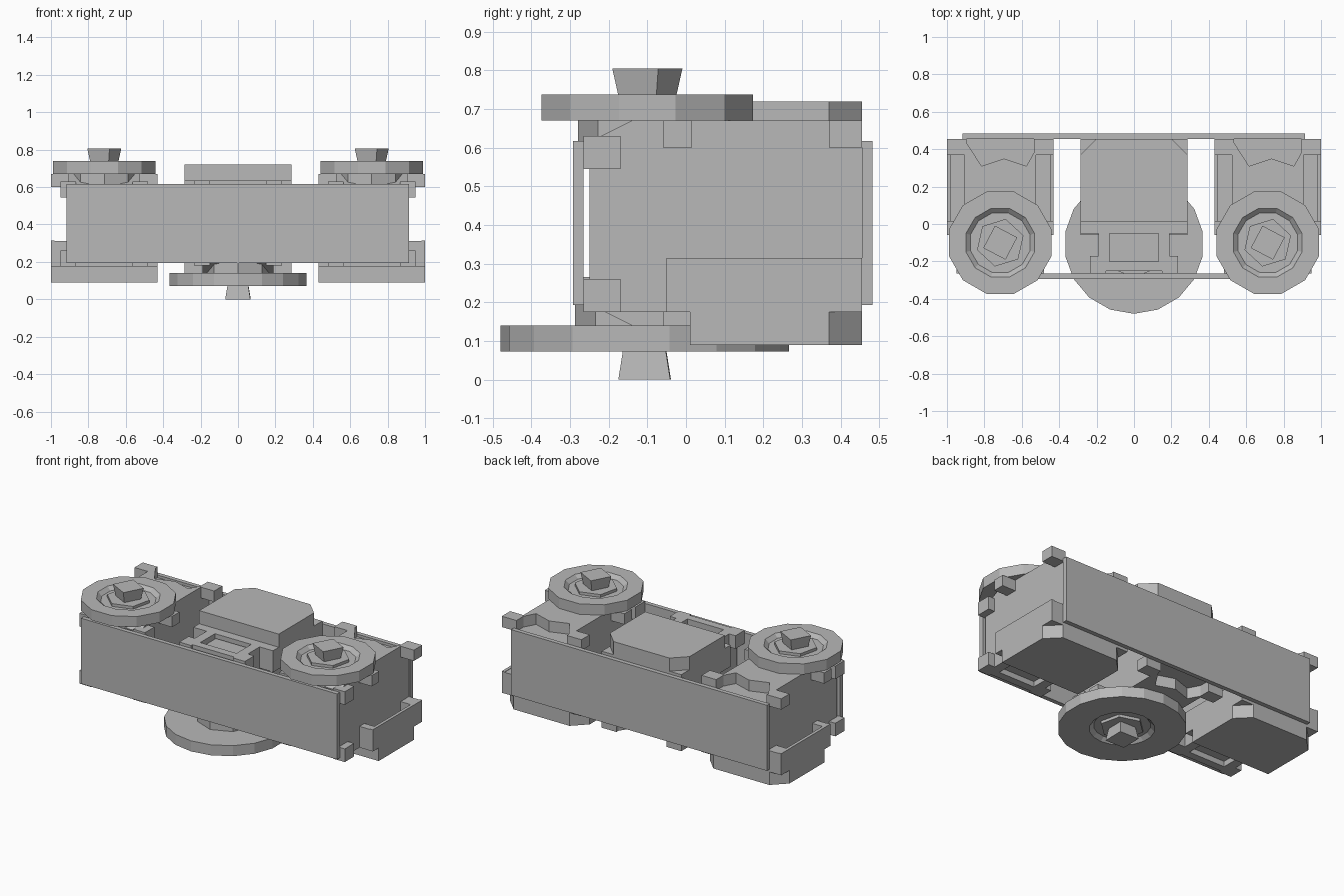
import bpy, bmesh, math
from mathutils import Matrix

cube = bpy.data.objects.get("Cube")
if cube:
    bpy.data.objects.remove(cube, do_unlink=True)

grey = bpy.data.materials.new("plain grey")
grey.use_nodes = True
grey.diffuse_color = (0.48, 0.48, 0.48, 1)
grey.node_tree.nodes["Principled BSDF"].inputs["Base Color"].default_value = grey.diffuse_color


def box(bm, x0, x1, y0, y1, z0, z1):
    m = Matrix.Translation(((x0 + x1) / 2, (y0 + y1) / 2, (z0 + z1) / 2))
    bmesh.ops.create_cube(bm, size=1, matrix=m @ Matrix.Diagonal((x1 - x0, y1 - y0, z1 - z0, 1)))


def pair(bm, x0, x1, *rest):
    box(bm, x0, x1, *rest)
    box(bm, -x1, -x0, *rest)


def prism(bm, start, offset):
    """Extrude a closed outline along an offset."""
    face = bm.faces.new([bm.verts.new(p) for p in start])
    ext = bmesh.ops.extrude_face_region(bm, geom=[face], use_keep_orig=True)
    bmesh.ops.translate(bm, vec=offset, verts=[v for v in ext["geom"] if isinstance(v, bmesh.types.BMVert)])


def lathe(bm, profile, sides, cy, turn=0.0):
    """Stack polygon rings of (radius, height) and cap both ends."""
    rings = []
    for r, z in profile:
        angles = [turn + math.tau * i / sides for i in range(sides)]
        rings.append([bm.verts.new((r * math.cos(a), cy + r * math.sin(a), z)) for a in angles])
    for a, b in zip(rings, rings[1:]):
        for i in range(sides):
            j = (i + 1) % sides
            bm.faces.new((a[i], a[j], b[j], b[i]))
    bm.faces.new(rings[0])
    bm.faces.new(rings[-1])


def finish(bm, name, x=0.0, flip=False):
    if flip:  # turned upside down, keeping the front at the front
        for v in bm.verts:
            v.co.x, v.co.z = -v.co.x, 0.81 - v.co.z
    bmesh.ops.recalc_face_normals(bm, faces=bm.faces)
    mesh = bpy.data.meshes.new(name)
    bm.to_mesh(mesh)
    bm.free()
    ob = bpy.data.objects.new(name, mesh)
    ob.location.x = x
    mesh.materials.append(grey)
    bpy.context.collection.objects.link(ob)


def motor(label, x, radius, sides, cy, flip=False):
    # Main body with a sloped front top edge
    bm = bmesh.new()
    side = [(-.25, .21), (-.25, .615), (-.14, .67), (-.04, .67), (-.04, .6), (.455, .6), (.455, .21)]
    prism(bm, [(-.19, y, z) for y, z in side], (.38, 0, 0))
    # Raised deck with a wavy rear edge
    deck = [(-.19, -.05), (.19, -.05), (.19, .4), (.14, .31), (.02, .35), (-.1, .31), (-.19, .45)]
    prism(bm, [(px, py, .59) for px, py in deck], (0, 0, .08))
    # Shallow tray rim under the front
    pair(bm, .13, .19, -.25, .02, .175, .22)
    box(bm, -.14, .14, -.25, -.2, .175, .22)
    finish(bm, label + "_body", x, flip)

    # Corner lugs and front bosses
    bm = bmesh.new()
    for y0, y1 in ((.37, .455), (-.06, .015)):
        pair(bm, .18, .285, y0, y1, .6, .67)
    for z0, z1 in ((.175, .26), (.545, .63)):
        pair(bm, .15, .235, -.265, -.17, z0, z1)
    finish(bm, label + "_lugs", x, flip)

    # Side trays with thin outer walls
    bm = bmesh.new()
    box(bm, -.285, .285, -.05, .455, .175, .205)
    pair(bm, .265, .285, -.05, .455, .2, .315)
    pair(bm, .18, .27, .37, .455, .2, .312)
    pair(bm, .18, .27, -.05, .0, .2, .312)
    finish(bm, label + "_side_trays", x, flip)

    # Cover with chamfered rear corners
    bm = bmesh.new()
    outline = [(-.285, .01), (.285, .01), (.285, .37), (.2, .455), (-.2, .455), (-.285, .37)]
    prism(bm, [(px, py, .09) for px, py in outline], (0, 0, .11))
    finish(bm, label + "_cover", x, flip)

    # Hub, dished disc and spindle
    bm = bmesh.new()
    lathe(bm, [(.18, .6), (.18, .68)], 8, cy)
    finish(bm, label + "_hub", x, flip)
    bm = bmesh.new()
    lathe(bm, [(radius, .67), (radius, .738), (.19, .738), (.165, .715)], sides, cy, math.pi / sides)
    finish(bm, label + "_disc", x, flip)
    bm = bmesh.new()
    lathe(bm, [(.13, .7), (.13, .733)], 6, cy, .3)
    lathe(bm, [(.075, .72), (.095, .805 if not flip else .81)], 4, cy, .3 if not flip else .8)
    finish(bm, label + "_spindle", x, flip)


motor("left_motor", .715, .283, 12, -.1)
motor("right_motor", -.715, .283, 12, -.1)
motor("middle_motor", 0, .373, 18, -.107, flip=True)

# Mounting plates
for name, y0, y1 in (("front_plate", -.293, -.265), ("back_plate", .455, .483)):
    bm = bmesh.new()
    box(bm, -.918, .914, y0, y1, .193, .617)
    finish(bm, name)
